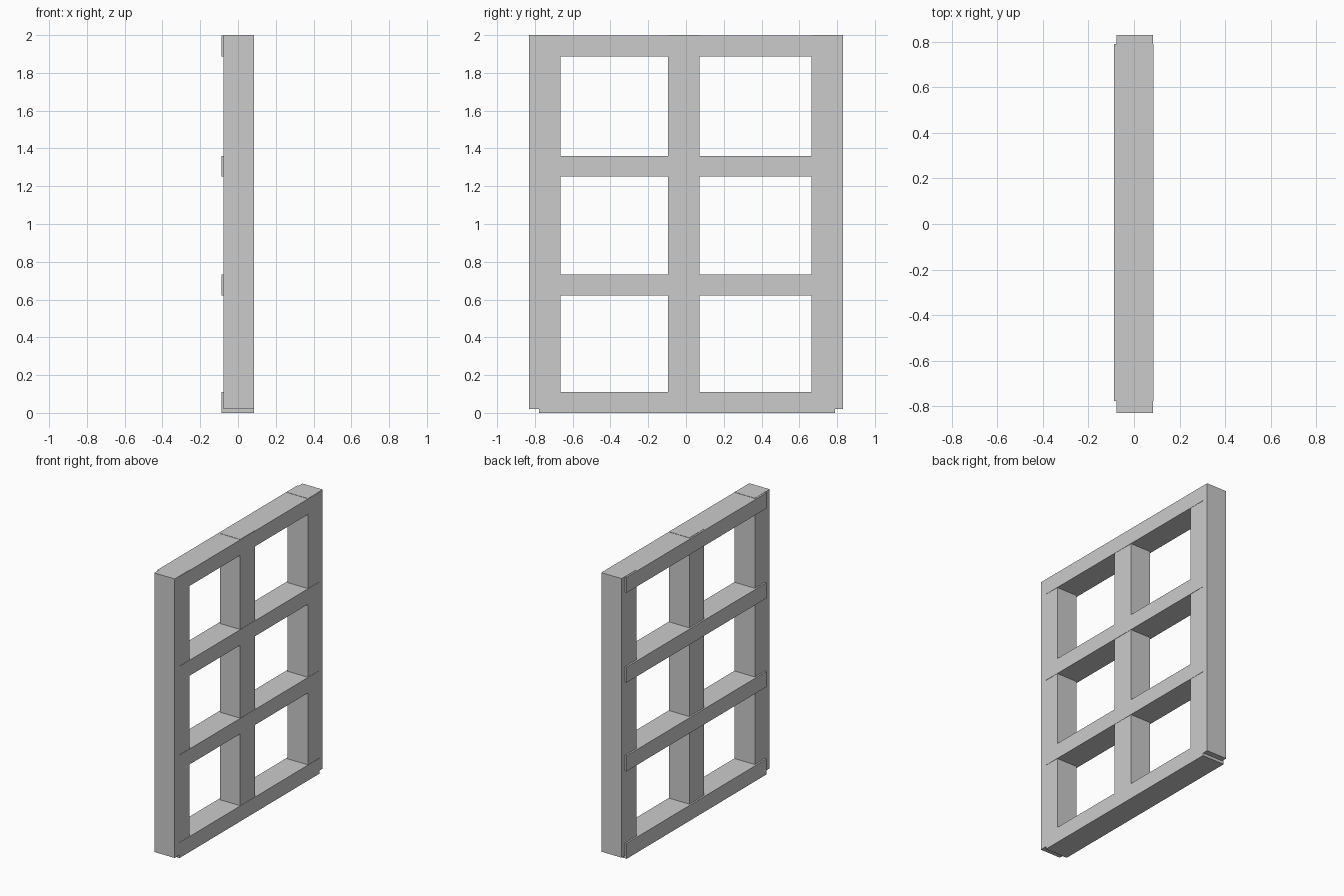
import bpy

if "Cube" in bpy.data.objects:
    bpy.data.objects.remove(bpy.data.objects["Cube"])


def box(name, x, y, z):
    """Box from (min, max) ranges on each axis."""
    bpy.ops.mesh.primitive_cube_add(size=1)
    ob = bpy.context.object
    ob.name = name
    ob.location = [(a + b) / 2 for a, b in (x, y, z)]
    ob.scale = [b - a for a, b in (x, y, z)]
    bpy.ops.object.transform_apply(location=True, rotation=False, scale=True)
    return ob


# Three upright posts, raised slightly off the ground
for name, y in (("left_post", (-0.83, -0.664)),
                ("middle_post", (-0.095, 0.071)),
                ("right_post", (0.664, 0.83))):
    box(name, (-0.076, 0.084), y, (0.02, 2.0))

# Four evenly spaced cross rails, slightly proud of the posts
RAIL_HEIGHT = 0.11
SPACING = (1.998 - RAIL_HEIGHT) / 3
for i in range(4):
    z = i * 0.0 + i * SPACING if i == 0 else i * SPACING - (0.008 if i < 3 else 0)
    box(f"cross_rail_{i + 1}", (-0.088, 0.086), (-0.777, 0.79), (z, z + RAIL_HEIGHT))
